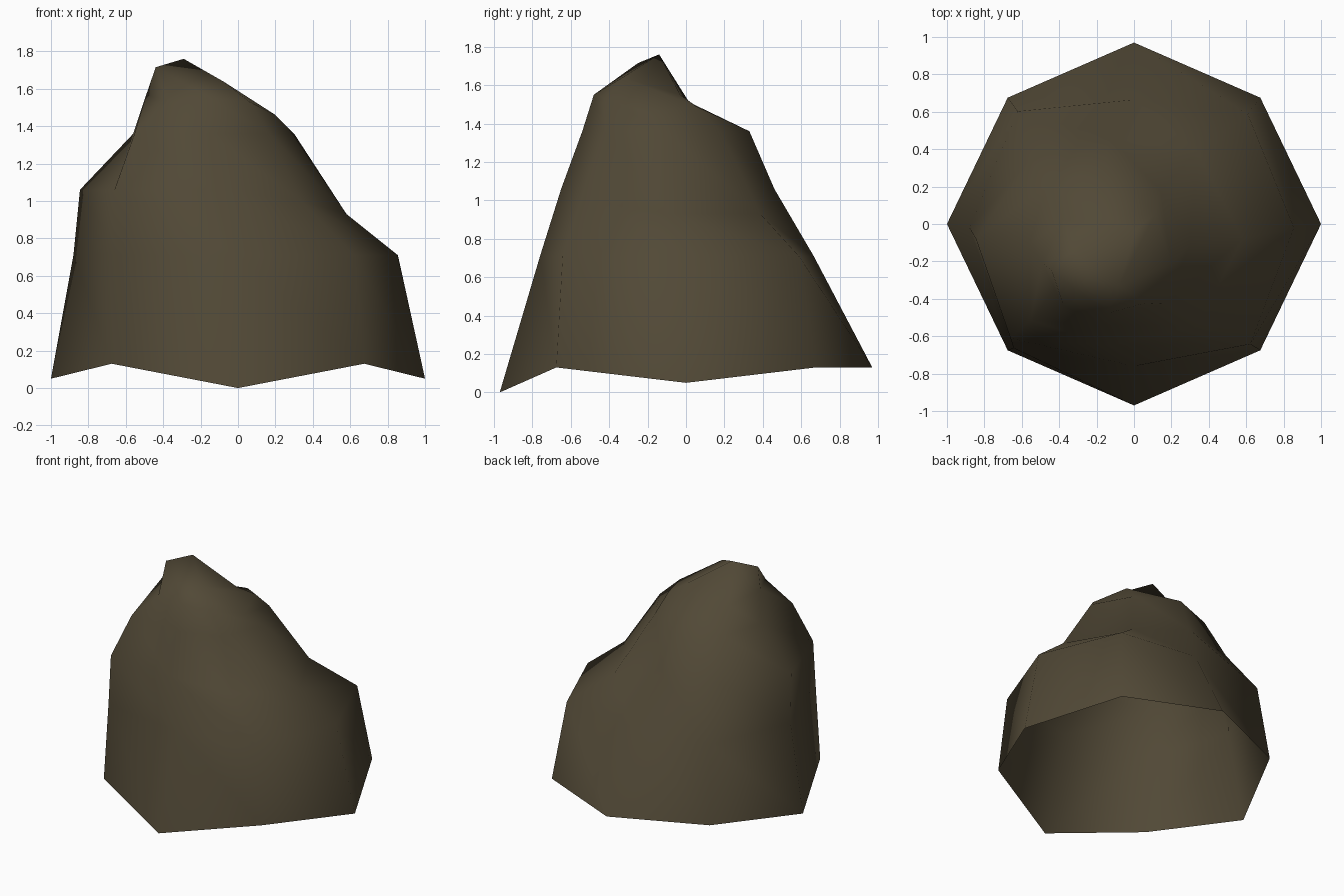
import bpy, bmesh
from math import sin, cos, pi

cube = bpy.data.objects.get("Cube")
if cube:
    bpy.data.objects.remove(cube)

SIDES = 8

# Colour of the stone
stone = bpy.data.materials.new("brown_stone")
stone.use_nodes = True
colour = (0.083, 0.066, 0.037, 1)
stone.diffuse_color = colour
bsdf = stone.node_tree.nodes["Principled BSDF"]
bsdf.inputs["Base Color"].default_value = colour
bsdf.inputs["Roughness"].default_value = 0.9

# Eight-sided layers: centre, heights and radii, counter-clockwise from +x
base = ((0, 0), (.05, .13, .13, .13, .05, .13, 0, .13),
        (1, .955, .97, .955, 1, .955, .97, .955))
belly = ((0, -.02), (.71,) * SIDES,
         (.855, .86, .685, .88, .88, .91, .74, .88))
shoulder = ((-.13, -.08), (.93, .93, 1.06, 1.06, 1.06, 1.06, 1.06, 1),
            (.71, .66, .54, .60, .715, .75, .57, .66))
neck = ((-.15, -.11), (1.36,) * SIDES,
        (.45, .41, .44, .45, .41, .57, .43, .45))
crown = ((-.15, -.21), (1.46, 1.49, 1.50, 1.50, 1.57, 1.53, 1.55, 1.53),
         (.35, .37, .25, .33, .34, .32, .27, .30))

bm = bmesh.new()


def add_layer(centre, heights, radii):
    return [bm.verts.new((centre[0] + r * cos(2 * pi * i / SIDES),
                          centre[1] + r * sin(2 * pi * i / SIDES), z))
            for i, (z, r) in enumerate(zip(heights, radii))]


def bridge(lower, upper):
    # Two triangles per side, skipping any that collapse at the peak
    for i in range(SIDES):
        j = (i + 1) % SIDES
        bm.faces.new((lower[i], lower[j], upper[i]))
        if upper[i] != upper[j]:
            bm.faces.new((lower[j], upper[j], upper[i]))


# Rock walls, open underneath
layers = [add_layer(*layer) for layer in (base, belly, shoulder, neck, crown)]

# Jagged peak: four points shared among the eight sides
front = bm.verts.new((-.08, -.33, 1.64))
back = bm.verts.new((.01, -.03, 1.55))
apex = bm.verts.new((-.29, -.14, 1.76))
side = bm.verts.new((-.44, -.25, 1.715))
layers.append([front, back, back, apex, side, side, front, front])

for lower, upper in zip(layers, layers[1:]):
    bridge(lower, upper)
bm.faces.new((front, back, apex))
bm.faces.new((front, apex, side))
bmesh.ops.recalc_face_normals(bm, faces=bm.faces)

for face in bm.faces:
    face.smooth = True
mesh = bpy.data.meshes.new("rock")
bm.to_mesh(mesh)
bm.free()
mesh.materials.append(stone)
rock = bpy.data.objects.new("rock", mesh)
bpy.context.collection.objects.link(rock)
